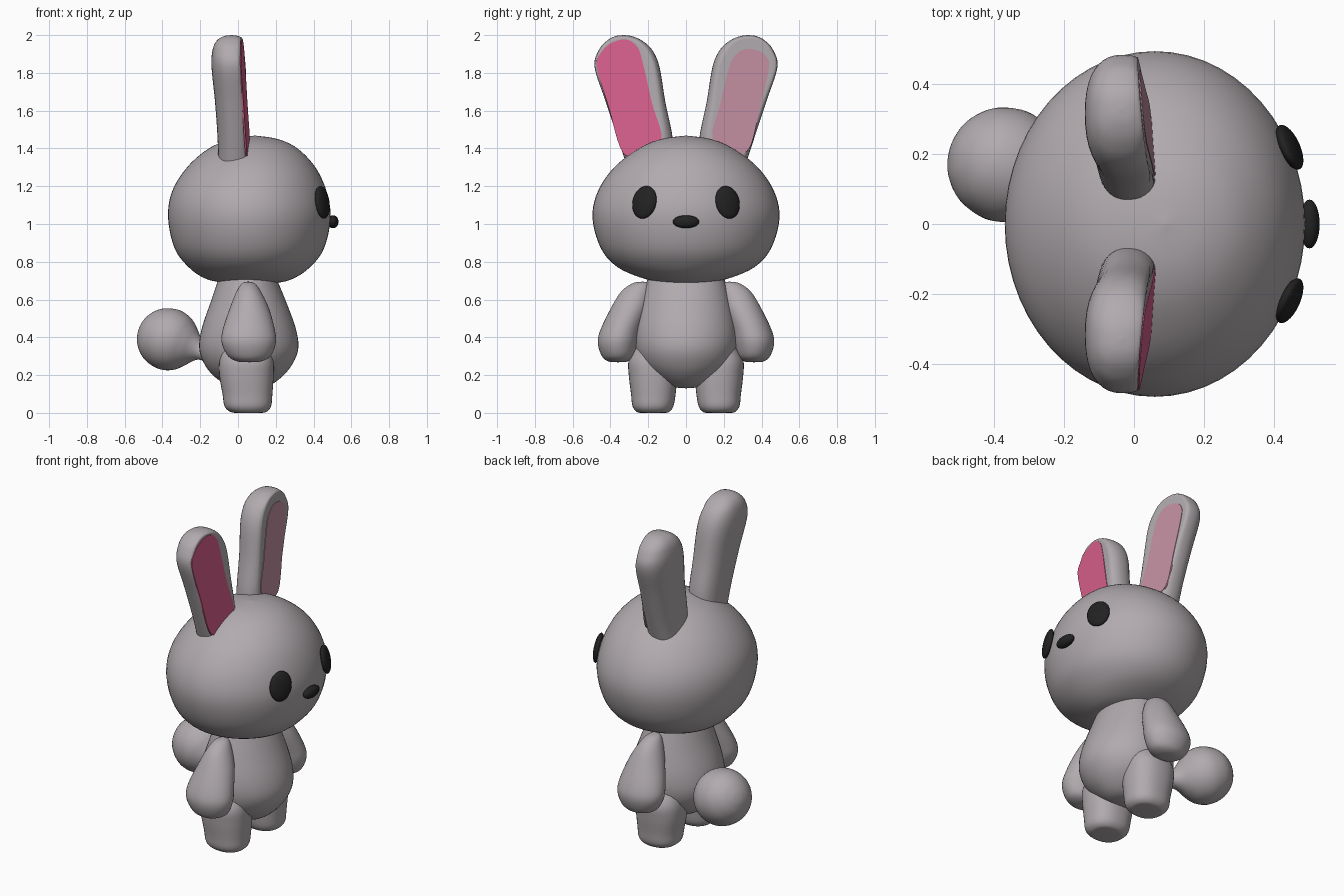
import bpy, bmesh, math
from mathutils import Vector

cube = bpy.data.objects.get("Cube")
if cube:
    bpy.data.objects.remove(cube, do_unlink=True)


def material(name, r, g, b):
    m = bpy.data.materials.new(name)
    m.use_nodes = True
    m.diffuse_color = (r, g, b, 1)
    bsdf = next(n for n in m.node_tree.nodes if n.type == 'BSDF_PRINCIPLED')
    bsdf.inputs["Base Color"].default_value = (r, g, b, 1)
    bsdf.inputs["Roughness"].default_value = 0.7
    return m


GREY = material("warm grey", 0.44, 0.405, 0.425)
PINK = material("bright pink", 0.70, 0.12, 0.27)
MAUVE = material("dusty pink", 0.55, 0.28, 0.36)
BLACK = material("soft black", 0.016, 0.016, 0.016)


def smooth_path(points, steps, closed=False):
    """Catmull-Rom interpolation through tuples of any size."""
    pts = [Vector(p) for p in points]
    n = len(pts)
    out = []
    for i in range(n if closed else n - 1):
        if closed:
            a, b, c, d = (pts[(i + k) % n] for k in (-1, 0, 1, 2))
        else:
            a, b, c, d = (pts[min(max(i + k, 0), n - 1)] for k in (-1, 0, 1, 2))
        for s in range(steps):
            t = s / steps
            out.append(b + (c - a) * (t / 2) + (a * 2 - b * 5 + c * 4 - d) * (t * t / 2)
                       + (b * 3 - a - c * 3 + d) * (t ** 3 / 2))
    if not closed:
        out.append(pts[-1])
    return out


def finish(name, bm, mat, angle=60):
    bmesh.ops.recalc_face_normals(bm, faces=bm.faces)
    mesh = bpy.data.meshes.new(name)
    bm.to_mesh(mesh)
    bm.free()
    mesh.materials.append(mat)
    ob = bpy.data.objects.new(name, mesh)
    bpy.context.collection.objects.link(ob)
    bpy.ops.object.select_all(action='DESELECT')
    bpy.context.view_layer.objects.active = ob
    ob.select_set(True)
    bpy.ops.object.shade_smooth_by_angle(angle=math.radians(angle))
    return ob


def loft(name, sections, mat=GREY, side=1, power=2.0, seg=40, shape=None):
    """Skin rounded sections given as (z, centre x, centre y, radius x, radius y)."""
    bm = bmesh.new()
    rings = []
    for z, cx, cy, rx, ry in smooth_path(sections, 5):
        rx, ry = max(rx, 0.001), max(ry, 0.001)
        ring = []
        for k in range(seg):
            a = math.tau * k / seg
            c, s = math.cos(a), math.sin(a)
            x = cx + rx * math.copysign(abs(c) ** (2 / power), c)
            y = cy + ry * math.copysign(abs(s) ** (2 / power), s)
            if shape:
                x = shape(x, y, z)
            ring.append(bm.verts.new((x, y * side, z)))
        rings.append(ring)
    for lo, hi in zip(rings, rings[1:]):
        for k in range(seg):
            j = (k + 1) % seg
            bm.faces.new((lo[k], lo[j], hi[j], hi[k]))
    bm.faces.new(rings[0])
    bm.faces.new(rings[-1])
    return finish(name, bm, mat)


def ellipsoid(name, centre, radii, turn, mat):
    bm = bmesh.new()
    bmesh.ops.create_uvsphere(bm, u_segments=28, v_segments=18, radius=1)
    bmesh.ops.scale(bm, vec=radii, verts=bm.verts)
    ob = finish(name, bm, mat)
    ob.location = centre
    ob.rotation_euler = turn
    return ob


# Head: wide, slightly flattened ball
loft("head", [
    (0.685, 0.07, 0, 0, 0), (0.688, 0.07, 0, 0.13, 0.10), (0.71, 0.06, 0, 0.23, 0.22),
    (0.77, 0.06, 0, 0.32, 0.36), (0.87, 0.06, 0, 0.395, 0.45), (1.03, 0.06, 0, 0.43, 0.495),
    (1.17, 0.06, 0, 0.41, 0.468), (1.30, 0.07, 0, 0.34, 0.38), (1.40, 0.08, 0, 0.235, 0.25),
    (1.45, 0.09, 0, 0.12, 0.13), (1.468, 0.09, 0, 0, 0)], seg=56)

# Body: pear shape
loft("body", [
    (0.13, 0.06, 0, 0, 0), (0.14, 0.06, 0, 0.09, 0.08), (0.18, 0.055, 0, 0.165, 0.155),
    (0.25, 0.055, 0, 0.228, 0.23), (0.34, 0.057, 0, 0.262, 0.267), (0.45, 0.057, 0, 0.248, 0.268),
    (0.60, 0.055, 0, 0.195, 0.235), (0.72, 0.05, 0, 0.15, 0.20)], seg=48)


# The front of each ear is a flat plane
def ear_front(y, z):
    return 0.055 - 0.04 * (z - 1.4) - 0.09 * (abs(y) - 0.2)


for label, side in (("left", 1), ("right", -1)):
    loft(label + "_arm", [
        (0.268, 0.06, 0.36, 0, 0), (0.272, 0.06, 0.36, 0.06, 0.05), (0.30, 0.06, 0.36, 0.112, 0.085),
        (0.37, 0.057, 0.36, 0.143, 0.107), (0.44, 0.057, 0.345, 0.138, 0.108),
        (0.55, 0.06, 0.30, 0.105, 0.10), (0.64, 0.057, 0.265, 0.066, 0.08),
        (0.685, 0.055, 0.24, 0.035, 0.045), (0.695, 0.055, 0.23, 0, 0)], side=side)

    loft(label + "_leg", [
        (0, 0.055, 0.175, 0.06, 0.06), (0.005, 0.055, 0.175, 0.095, 0.085),
        (0.035, 0.052, 0.175, 0.123, 0.108), (0.10, 0.05, 0.173, 0.132, 0.118),
        (0.20, 0.045, 0.175, 0.144, 0.128), (0.28, 0.045, 0.18, 0.142, 0.123),
        (0.36, 0.045, 0.17, 0.12, 0.09)], side=side, power=2.3)

    loft(label + "_ear", [
        (1.30, -0.015, 0.19, 0.09, 0.12), (1.45, -0.015, 0.215, 0.093, 0.145),
        (1.65, -0.02, 0.268, 0.102, 0.158), (1.83, -0.03, 0.312, 0.11, 0.172),
        (1.92, -0.035, 0.32, 0.10, 0.142), (1.97, -0.035, 0.325, 0.078, 0.094),
        (1.994, -0.035, 0.33, 0.04, 0.045), (2.0, -0.035, 0.33, 0, 0)],
        side=side, power=2.4, shape=lambda x, y, z: min(x, ear_front(y, z)))

    ellipsoid(label + "_eye", (0.446, side * 0.22, 1.115), (0.026, 0.069, 0.088),
              (side * 0.16, -0.17, side * 0.45), BLACK)


# Coloured inner ear plates
def ear_plate(name, outline, mat):
    bm = bmesh.new()
    pts = smooth_path(outline, 6, closed=True)
    rims = [[bm.verts.new((ear_front(y, z) + off, y, z)) for y, z in pts]
            for off in (0.003, -0.006)]
    for rim in rims:
        bm.faces.new(rim)
    for k in range(len(pts)):
        j = (k + 1) % len(pts)
        bm.faces.new((rims[0][k], rims[0][j], rims[1][j], rims[1][k]))
    finish(name, bm, mat, 30)


ear_plate("left_inner_ear", [
    (0.14, 1.46), (0.18, 1.63), (0.22, 1.80), (0.25, 1.88), (0.31, 1.925), (0.39, 1.915),
    (0.435, 1.87), (0.435, 1.80), (0.39, 1.61), (0.335, 1.40), (0.24, 1.38)], MAUVE)
ear_plate("right_inner_ear", [
    (-0.13, 1.45), (-0.18, 1.64), (-0.23, 1.86), (-0.26, 1.94), (-0.32, 1.977), (-0.40, 1.955),
    (-0.455, 1.90), (-0.472, 1.83), (-0.41, 1.62), (-0.335, 1.38), (-0.23, 1.37)], PINK)

# Nose
ellipsoid("nose", (0.503, 0, 1.012), (0.029, 0.07, 0.034), (0, 0, 0), BLACK)

# Tail: round puff narrowing to a stalk that meets the back
tail = loft("tail", [
    (t, 0, 0, r, r) for t, r in (
        (-0.165, 0), (-0.16, 0.04), (-0.135, 0.095), (-0.08, 0.144), (0, 0.165), (0.07, 0.149),
        (0.12, 0.112), (0.16, 0.073), (0.20, 0.048), (0.25, 0.05), (0.32, 0.07))])
tail.location = (-0.37, 0.17, 0.39)
tail.rotation_euler = Vector((0.225, -0.09, -0.08)).to_track_quat('Z', 'Y').to_euler()
